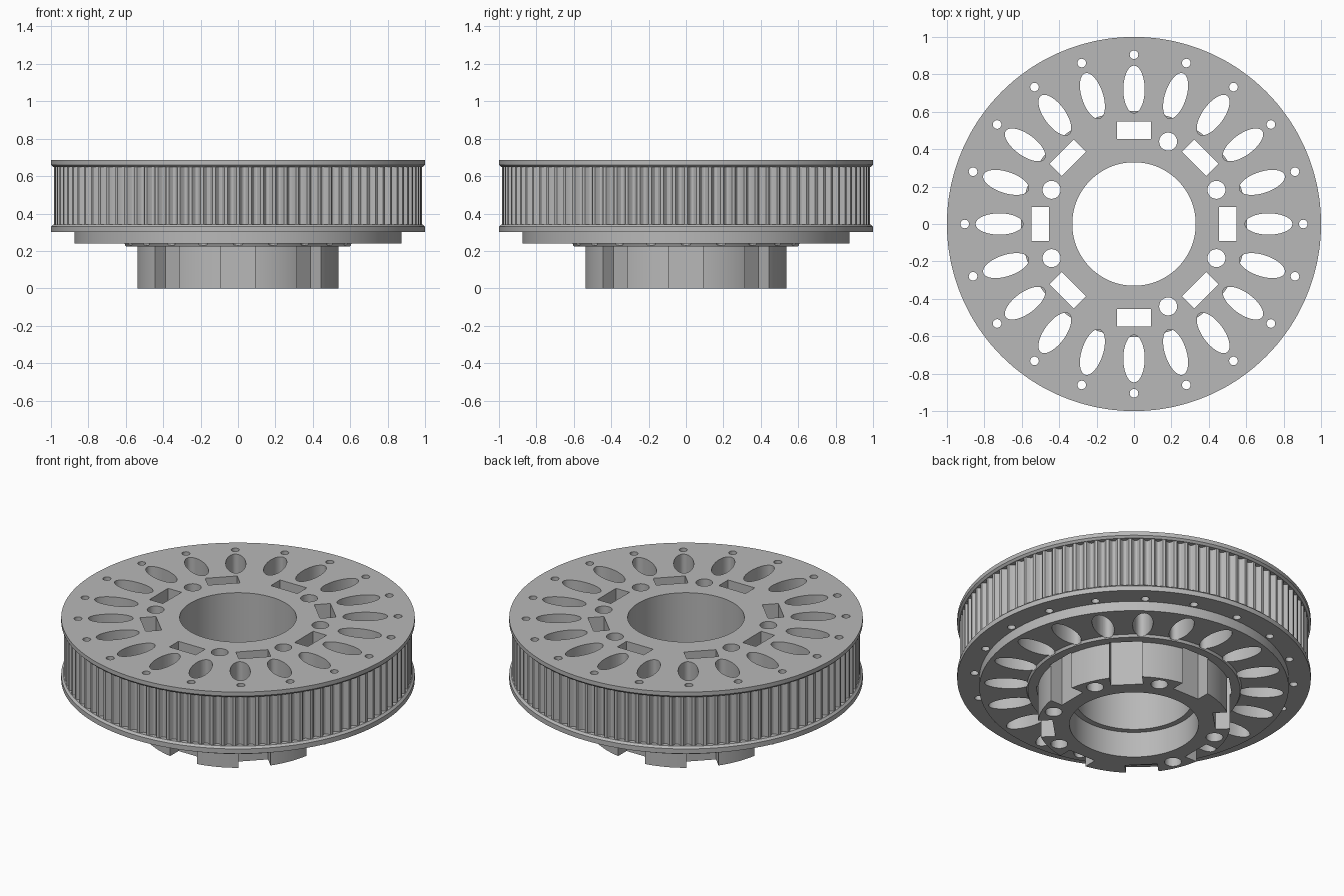
import bpy, bmesh
from math import sin, cos, pi, radians, sqrt
from mathutils import Matrix

if "Cube" in bpy.data.objects:
    bpy.data.objects.remove(bpy.data.objects["Cube"], do_unlink=True)

TEETH, STEPS = 96, 8
RIM, GROOVE = 0.985, 0.025
SEGMENTS = TEETH * STEPS

grey = bpy.data.materials.new("machined_grey")
grey.use_nodes = True
colour = (0.48, 0.48, 0.48, 1)
grey.diffuse_color = colour
grey.node_tree.nodes["Principled BSDF"].inputs["Base Color"].default_value = colour


def make_object(name, bm):
    bmesh.ops.recalc_face_normals(bm, faces=bm.faces)
    mesh = bpy.data.meshes.new(name)
    bm.to_mesh(mesh)
    bm.free()
    mesh.materials.append(grey)
    obj = bpy.data.objects.new(name, mesh)
    bpy.context.collection.objects.link(obj)
    return obj


def tooth_radius(i):
    """Rim radius with one rounded belt groove per tooth."""
    u = (i % STEPS) / STEPS
    return RIM - GROOVE * sqrt(max(0, 1 - ((u - 0.5) / 0.3) ** 2))


# Pulley body: closed (radius, height) profile; None marks the toothed rows
profile = [(0.33, 0.685), (1, 0.685), (1, 0.66), (0.988, 0.648),
           (None, 0.648), (None, 0.342), (0.988, 0.342),
           (1, 0.33), (1, 0.30), (0.875, 0.30), (0.875, 0.24),
           (0.608, 0.24), (0.60, 0.225), (0.545, 0.225), (0.545, 0),
           (0.365, 0), (0.365, 0.16), (0.33, 0.16)]
bm = bmesh.new()
rows = []
for r, z in profile:
    row = []
    for i in range(SEGMENTS):
        a = 2 * pi * i / SEGMENTS
        rad = tooth_radius(i) if r is None else r
        row.append(bm.verts.new((rad * cos(a), rad * sin(a), z)))
    rows.append(row)
for k, row in enumerate(rows):
    below = rows[(k + 1) % len(rows)]
    for i in range(SEGMENTS):
        j = (i + 1) % SEGMENTS
        bm.faces.new((row[i], row[j], below[j], below[i]))
body = make_object("toothed_pulley", bm)

# Cutters for all the openings
cut = bmesh.new()


def turned(angle, distance, z):
    return Matrix.Rotation(radians(angle), 4, "Z") @ Matrix.Translation((distance, 0, z))


def cut_oval(angle, distance, rx, ry, bottom, sides):
    height = 0.8 - bottom
    m = turned(angle, distance, bottom + height / 2) @ Matrix.Diagonal((rx, ry, height, 1))
    bmesh.ops.create_cone(cut, cap_ends=True, segments=sides,
                          radius1=1, radius2=1, depth=1, matrix=m)


for n in range(20):
    cut_oval(18 * n, 0.72, 0.127, 0.057, 0.232, 48)    # lightening holes
    cut_oval(18 * n, 0.905, 0.023, 0.023, 0.1, 24)     # flange screw holes
for n in range(8):
    # slots that run down the hub as open notches
    m = turned(45 * n, 0.501, 0.3) @ Matrix.Diagonal((0.092, 0.184, 1, 1))
    bmesh.ops.create_cube(cut, size=1, matrix=m)
    if n not in (2, 5):
        cut_oval(22.5 + 45 * n, 0.477, 0.048, 0.048, -0.1, 32)  # hub bolt holes
cutter = make_object("hole_cutters", cut)

mod = body.modifiers.new("holes", "BOOLEAN")
mod.operation = "DIFFERENCE"
mod.solver = "EXACT"
mod.object = cutter
bpy.ops.object.select_all(action="DESELECT")
bpy.context.view_layer.objects.active = body
body.select_set(True)
bpy.ops.object.modifier_apply(modifier=mod.name)
bpy.data.objects.remove(cutter, do_unlink=True)
bpy.ops.object.shade_smooth_by_angle(angle=radians(28))
